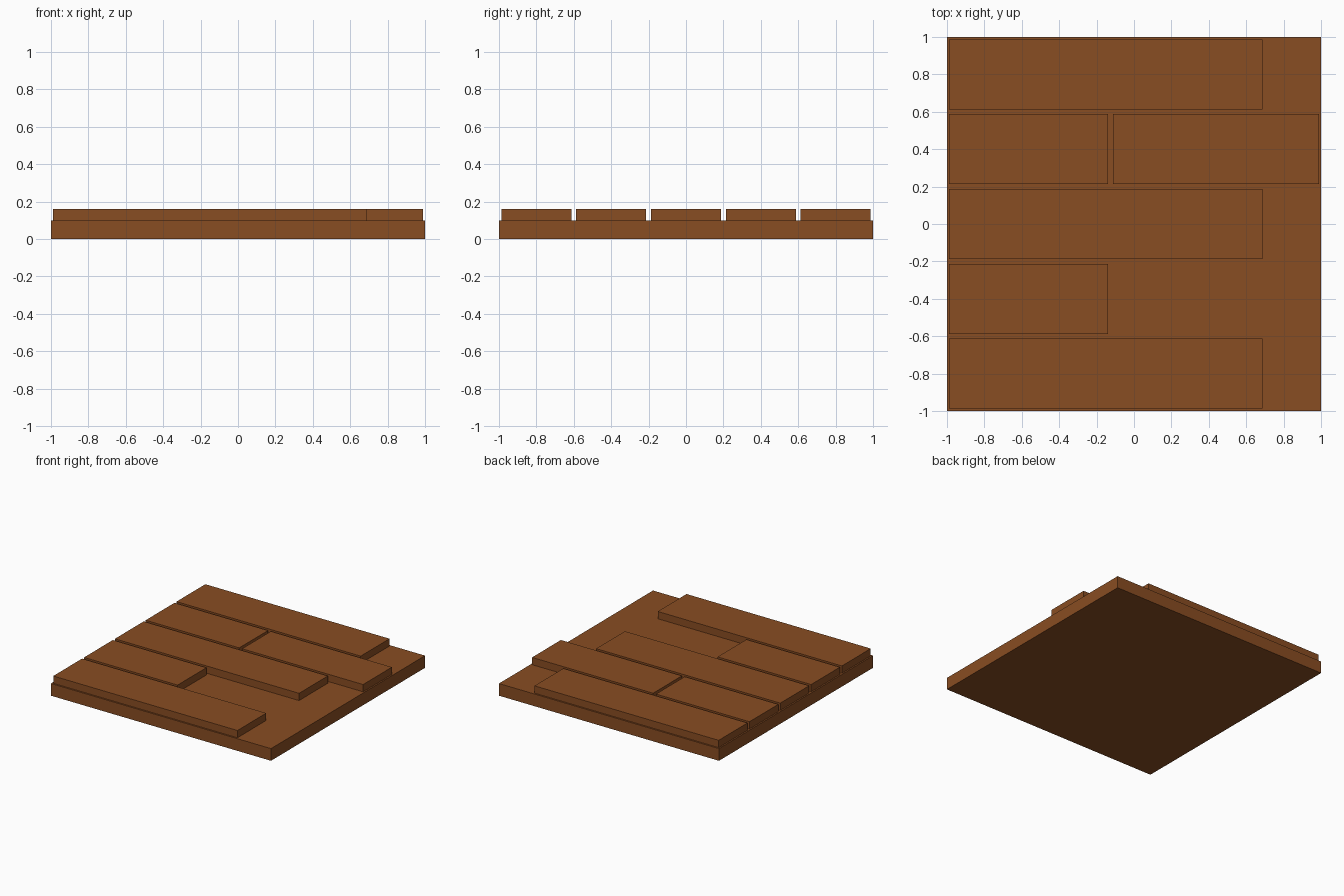
import bpy
import bmesh
from mathutils import Matrix, Vector

cube = bpy.data.objects.get("Cube")
if cube:
    bpy.data.objects.remove(cube, do_unlink=True)

COLOUR = (0.25, 0.074, 0.016, 1)
wood = bpy.data.materials.new("brown wood")
wood.use_nodes = True
wood.diffuse_color = COLOUR
bsdf = wood.node_tree.nodes["Principled BSDF"]
bsdf.inputs["Base Color"].default_value = COLOUR
bsdf.inputs["Roughness"].default_value = 0.8


def box(name, low, high):
    """Make a box between two opposite corners."""
    low, high = Vector(low), Vector(high)
    bm = bmesh.new()
    bmesh.ops.create_cube(bm, size=1, matrix=Matrix.Diagonal((*(high - low), 1)))
    mesh = bpy.data.meshes.new(name)
    bm.to_mesh(mesh)
    bm.free()
    mesh.materials.append(wood)
    obj = bpy.data.objects.new(name, mesh)
    obj.location = (low + high) / 2
    bpy.context.collection.objects.link(obj)


# Square base slab
BASE_TOP, PLANK_TOP = 0.1, 0.16
box("base_slab", (-1, -1, 0), (1, 1, BASE_TOP))

# Planks in five rows, front to back; each span is a plank's start and end in x
LONG, SHORT, END = (-0.988, 0.686), (-0.988, -0.138), (-0.112, 0.988)
rows = [[LONG], [SHORT], [LONG], [SHORT, END], [LONG]]
ROW_PITCH, HALF_WIDTH = 0.4, 0.187
for row, spans in enumerate(rows):
    y = (row - 2) * ROW_PITCH
    for number, (start, end) in enumerate(spans):
        box(f"plank_row_{row + 1}_{number + 1}",
            (start, y - HALF_WIDTH, BASE_TOP), (end, y + HALF_WIDTH, PLANK_TOP))
